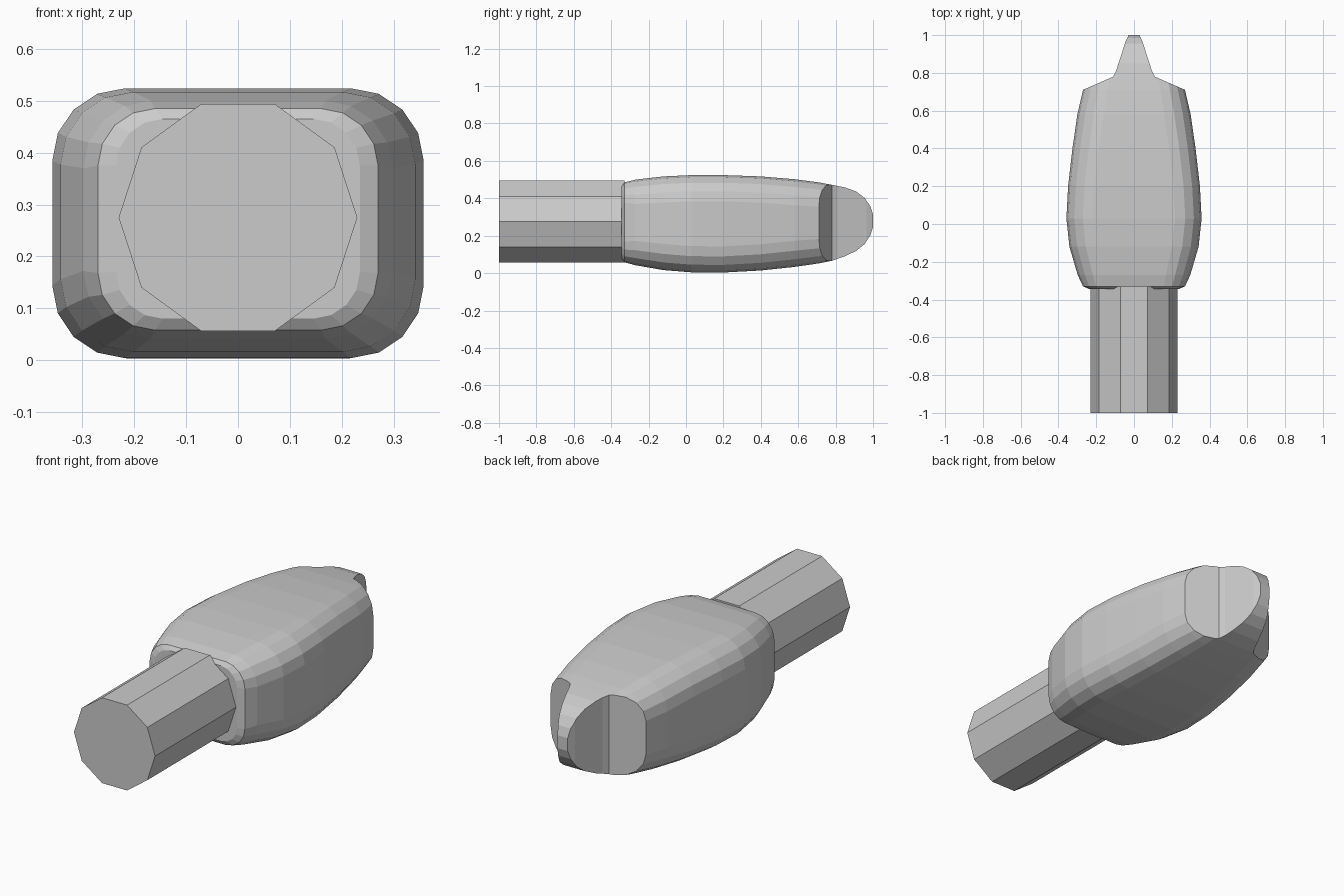
import bpy, bmesh
from math import sin, cos, pi

if "Cube" in bpy.data.objects:
    bpy.data.objects.remove(bpy.data.objects["Cube"])


def make_object(name, bm):
    bmesh.ops.recalc_face_normals(bm, faces=bm.faces)
    mesh = bpy.data.meshes.new(name)
    bm.to_mesh(mesh)
    bm.free()
    obj = bpy.data.objects.new(name, mesh)
    bpy.context.collection.objects.link(obj)
    return obj


def loft(name, rings):
    """Skin a list of equal-length point rings and cap both ends."""
    bm = bmesh.new()
    loops = [[bm.verts.new(p) for p in ring] for ring in rings]
    n = len(loops[0])
    for a, b in zip(loops, loops[1:]):
        for i in range(n):
            j = (i + 1) % n
            bm.faces.new((a[i], a[j], b[j], b[i]))
    bm.faces.new(loops[0])
    bm.faces.new(loops[-1])
    return make_object(name, bm)


def rounded_rect(y, half_w, z0, z1, radius, steps=4):
    half_h, zc = (z1 - z0) / 2, (z0 + z1) / 2
    r = min(radius, half_h * 0.8, half_w * 0.8)
    points = []
    for k, (sx, sz) in enumerate(((1, 1), (-1, 1), (-1, -1), (1, -1))):
        for i in range(steps + 1):
            a = (k + i / steps) * pi / 2
            points.append((sx * (half_w - r) + r * cos(a), y,
                           zc + sz * (half_h - r) + r * sin(a)))
    return points


# Body: rounded-rectangle sections along y (y, half width, bottom, top, radius)
sections = [
    (-0.345, 0.235, 0.080, 0.465, 0.09),
    (-0.330, 0.270, 0.058, 0.485, 0.11),
    (-0.270, 0.298, 0.042, 0.500, 0.13),
    (-0.120, 0.342, 0.016, 0.517, 0.14),
    (0.030, 0.358, 0.004, 0.524, 0.14),
    (0.200, 0.349, 0.003, 0.524, 0.14),
    (0.400, 0.326, 0.014, 0.517, 0.14),
    (0.580, 0.300, 0.033, 0.502, 0.14),
    (0.710, 0.270, 0.052, 0.485, 0.13),
    (0.780, 0.250, 0.066, 0.472, 0.12),
    (0.850, 0.240, 0.090, 0.458, 0.10),
    (0.910, 0.240, 0.119, 0.436, 0.08),
    (0.955, 0.240, 0.155, 0.402, 0.06),
    (0.985, 0.240, 0.202, 0.358, 0.04),
    (1.000, 0.240, 0.247, 0.313, 0.02),
]
body = loft("body", [rounded_rect(*s) for s in sections])

# Tip: trim the body with a plan-view outline that leaves a narrow blade
half = [(0.5, -0.6), (0.5, 0.61), (0.11, 0.78), (0.095, 0.81),
        (0.045, 0.965), (0.028, 1.002)]
outline = half + [(-x, y) for x, y in reversed(half)]
cutter = loft("tip_cutter", [[(x, y, z) for x, y in outline] for z in (-0.2, 0.8)])
cutter.hide_render = True
trim = body.modifiers.new("tip_trim", 'BOOLEAN')
trim.operation = 'INTERSECT'
trim.solver = 'EXACT'
trim.object = cutter
bpy.context.view_layer.objects.active = body
bpy.ops.object.modifier_apply(modifier=trim.name)
bpy.data.objects.remove(cutter, do_unlink=True)

# Shaft: ten-sided bar entering the rear of the body
loft("shaft", [[(0.23 * cos(i * pi / 5), y, 0.275 + 0.23 * sin(i * pi / 5))
                for i in range(10)] for y in (-1.0, -0.33)])
